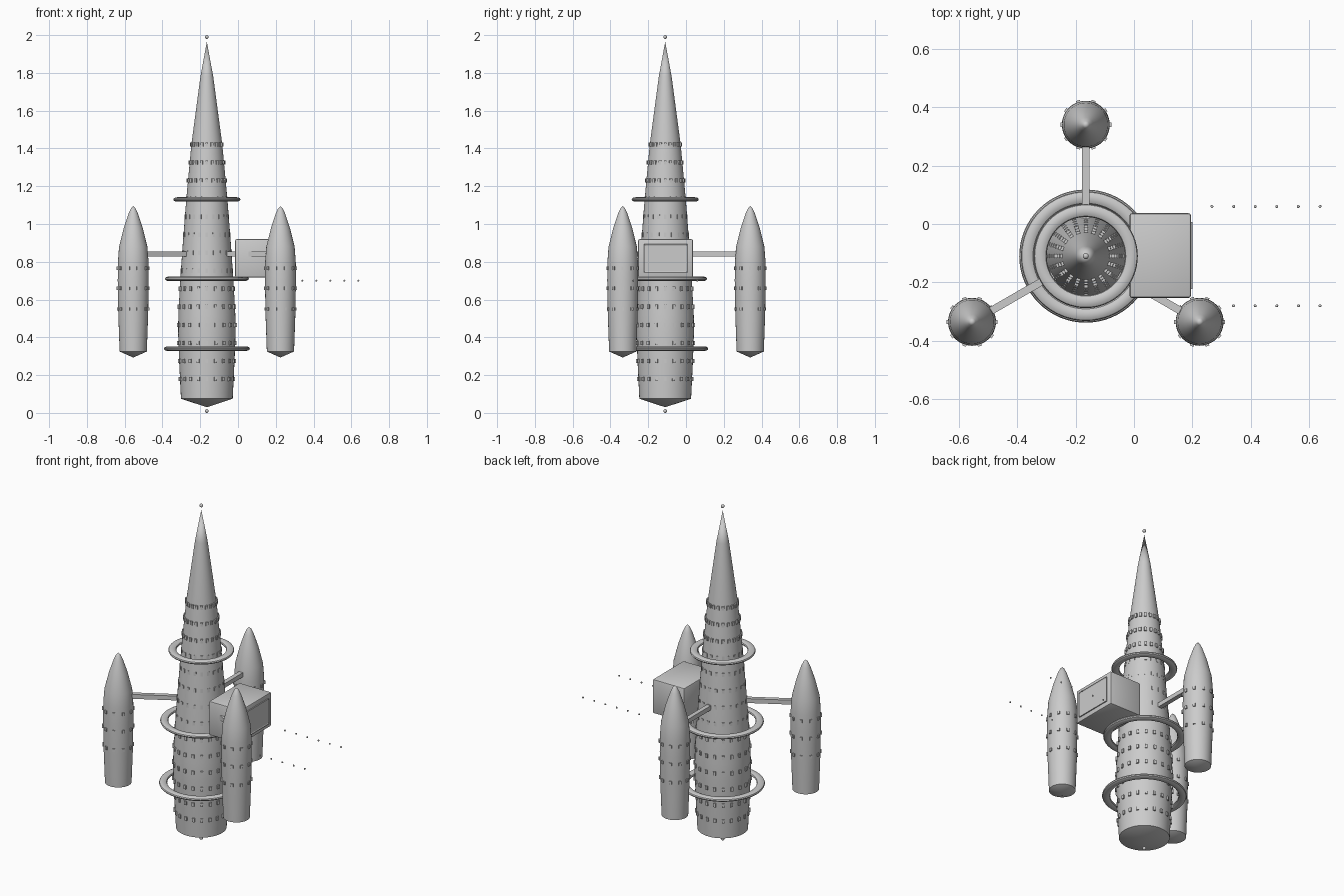
import bpy, bmesh, math
from mathutils import Matrix, Vector

cube = bpy.data.objects.get("Cube")
if cube:
    bpy.data.objects.remove(cube, do_unlink=True)

AXIS = Vector((-0.165, -0.11, 0))

hull = bpy.data.materials.new("hull grey")
hull.use_nodes = True
hull.diffuse_color = (0.6, 0.6, 0.6, 1)
hull.node_tree.nodes["Principled BSDF"].inputs["Base Color"].default_value = (0.6, 0.6, 0.6, 1)


def finish(bm, name, loc=(0, 0, 0), smooth=True):
    mesh = bpy.data.meshes.new(name)
    bmesh.ops.recalc_face_normals(bm, faces=bm.faces)
    bm.to_mesh(mesh)
    bm.free()
    mesh.materials.append(hull)
    ob = bpy.data.objects.new(name, mesh)
    ob.location = loc
    bpy.context.collection.objects.link(ob)
    if smooth:
        bpy.ops.object.select_all(action="DESELECT")
        ob.select_set(True)
        bpy.context.view_layer.objects.active = ob
        bpy.ops.object.shade_smooth_by_angle(angle=math.radians(35))
    return ob


def lathe(name, profile, loc, closed=False, steps=64):
    """Spin a radius/height profile around the vertical axis."""
    bm = bmesh.new()
    verts = [bm.verts.new((r, 0, z)) for r, z in profile]
    pairs = list(zip(verts, verts[1:])) + ([(verts[-1], verts[0])] if closed else [])
    edges = [bm.edges.new(p) for p in pairs]
    bmesh.ops.spin(bm, geom=verts + edges, cent=(0, 0, 0), axis=(0, 0, 1),
                   angle=math.tau, steps=steps, use_duplicate=False)
    bmesh.ops.remove_doubles(bm, verts=bm.verts, dist=0.0002)
    return finish(bm, name, loc)


def radius_at(profile, z):
    for (r0, z0), (r1, z1) in zip(profile, profile[1:]):
        if z0 <= z <= z1:
            return r0 + (r1 - r0) * (z - z0) / (z1 - z0)
    return 0


def studs(name, profile, rows, count, size, loc):
    """Rings of small window blocks; rows holds (height, protrusion)."""
    bm = bmesh.new()
    for z, out in rows:
        r = radius_at(profile, z) + out - size[0] / 2
        for i in range(count):
            m = (Matrix.Rotation(math.tau * i / count, 4, "Z")
                 @ Matrix.Translation((r, 0, z)) @ Matrix.Diagonal((*size, 1)))
            bmesh.ops.create_cube(bm, size=1, matrix=m)
    return finish(bm, name, loc, smooth=False)


def box(name, size, loc, angle=0, bevel=0):
    bm = bmesh.new()
    bmesh.ops.create_cube(bm, size=1, matrix=Matrix.Rotation(angle, 4, "Z")
                          @ Matrix.Diagonal((*size, 1)))
    if bevel:
        bmesh.ops.bevel(bm, geom=bm.edges[:], offset=bevel, segments=2,
                        profile=0.5, affect="EDGES")
    return finish(bm, name, loc, smooth=bool(bevel))


def ball(name, r, loc):
    bm = bmesh.new()
    bmesh.ops.create_uvsphere(bm, u_segments=16, v_segments=10, radius=r)
    return finish(bm, name, loc)


# Main tower hull and its windows
body = [(0, 0.03), (0.137, 0.075), (0.147, 0.28), (0.152, 0.42), (0.151, 0.52),
        (0.141, 0.7), (0.127, 0.9), (0.109, 1.13), (0.082, 1.42), (0.058, 1.6),
        (0.034, 1.78), (0, 1.965)]
lathe("main_hull", body, AXIS)
rows = []
for i in range(14):
    z = 0.18 + i * 0.0954
    rows.append((z, 0.002 if 0.7 < z < 1.2 else 0.007))
studs("hull_windows", body, rows, 20, (0.016, 0.014, 0.022), AXIS)

# Beacons on the two tips
ball("top_beacon", 0.01, AXIS + Vector((0, 0, 1.99)))
ball("bottom_beacon", 0.01, AXIS + Vector((0, 0, 0.01)))

# Docking rings
for name, z, major in (("lower_ring", 0.34, 0.206), ("middle_ring", 0.71, 0.2),
                       ("upper_ring", 1.13, 0.156)):
    section = [(major + 0.022 * math.cos(math.tau * k / 12),
                z + 0.012 * math.sin(math.tau * k / 12)) for k in range(12)]
    lathe(name, section, AXIS, closed=True)

# Three outrigger pods on struts
pod = [(0, 0.293), (0.072, 0.325), (0.079, 0.52), (0.082, 0.7), (0.081, 0.8),
       (0.075, 0.88), (0.05, 0.98), (0.025, 1.055), (0.012, 1.083), (0, 1.095)]
for side, deg in (("back", 90), ("right", 210), ("left", 330)):
    a = math.radians(deg)
    out = Vector((math.cos(a), math.sin(a), 0))
    centre = AXIS + out * 0.45
    lathe(side + "_pod", pod, centre, steps=48)
    studs(side + "_pod_windows", pod, [(z, 0.006) for z in (0.55, 0.66, 0.765)],
          10, (0.014, 0.014, 0.018), centre)
    box(side + "_strut", (0.34, 0.026, 0.026), AXIS + out * 0.27 + Vector((0, 0, 0.842)), a)

# Hangar with a raised door frame and recessed door on its outer face
box("hangar", (0.21, 0.29, 0.203), (0.09, -0.108, 0.818), bevel=0.008)
bm = bmesh.new()
bmesh.ops.create_cube(bm, size=1, matrix=Matrix.Diagonal((0.01, 0.23, 0.15, 1)))
face = max(bm.faces, key=lambda f: f.calc_center_median().x)
bmesh.ops.inset_region(bm, faces=[face], thickness=0.008, depth=-0.003)
finish(bm, "hangar_door", (0.196, -0.108, 0.818), smooth=False)

# Two lines of approach lights
for side, y in (("left", 0.06), ("right", -0.28)):
    for i in range(6):
        ball(f"{side}_approach_light_{i + 1}", 0.005, (0.267 + i * 0.074, y, 0.7))
